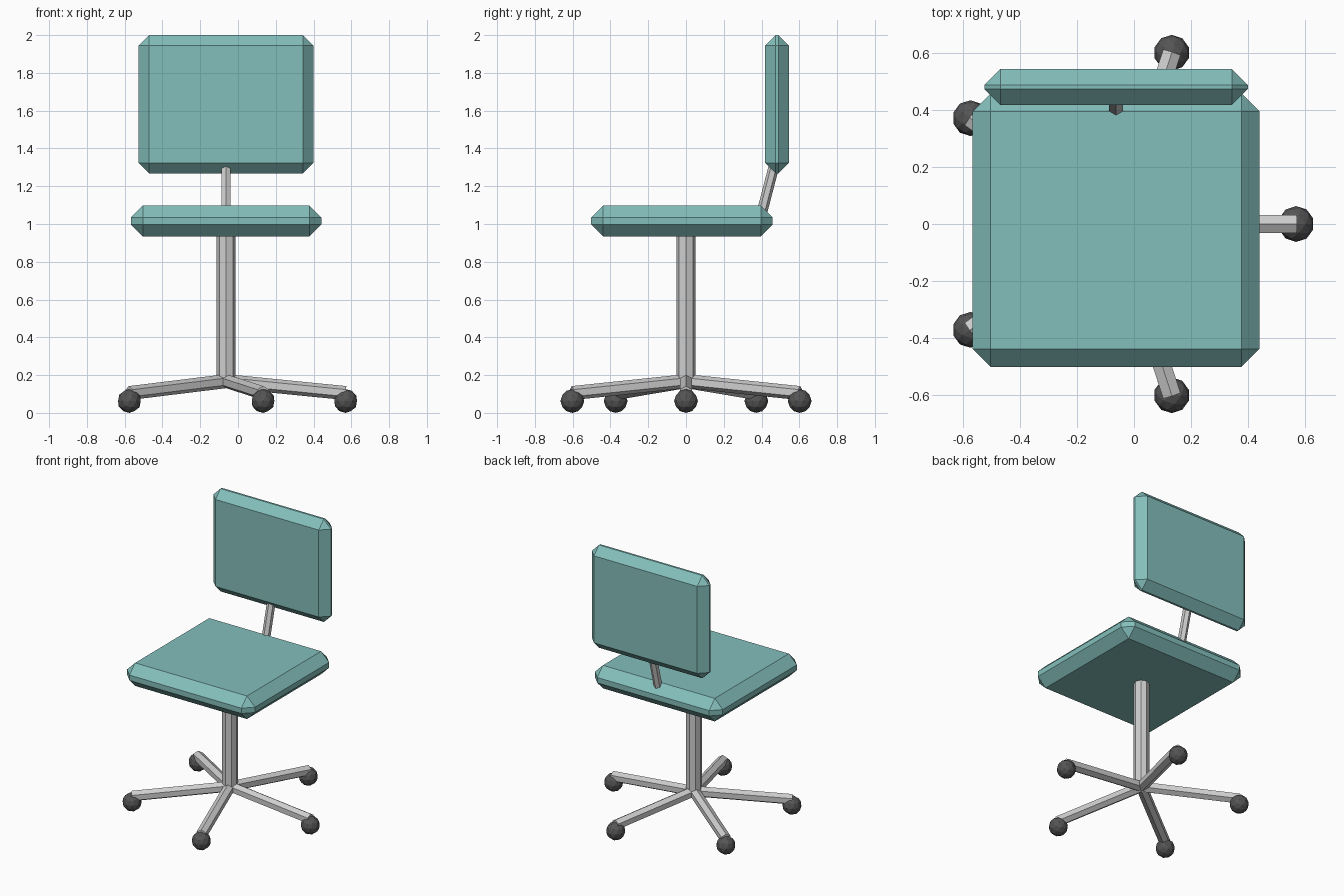
import bpy
import math
from mathutils import Vector

cube = bpy.data.objects.get("Cube")
if cube:
    bpy.data.objects.remove(cube, do_unlink=True)


def material(name, rgb):
    mat = bpy.data.materials.new(name)
    mat.use_nodes = True
    mat.diffuse_color = (*rgb, 1)
    mat.node_tree.nodes["Principled BSDF"].inputs["Base Color"].default_value = (*rgb, 1)
    return mat


teal = material("teal_fabric", (0.23, 0.52, 0.50))
metal = material("light_metal", (0.62, 0.62, 0.62))
rubber = material("dark_rubber", (0.09, 0.09, 0.09))


def finish(name, mat):
    obj = bpy.context.object
    obj.name = name
    obj.data.materials.append(mat)
    return obj


def cushion(name, low, high, bevel):
    """Box between two corners with chamfered edges."""
    low, high = Vector(low), Vector(high)
    bpy.ops.mesh.primitive_cube_add(size=1, location=(low + high) / 2)
    obj = finish(name, teal)
    obj.scale = high - low
    bpy.ops.object.transform_apply(location=False, rotation=False, scale=True)
    mod = obj.modifiers.new("chamfer", "BEVEL")
    mod.width = bevel
    mod.segments = 1


def rod(name, start, end, radius, sides):
    """Faceted tube from start to end."""
    start, end = Vector(start), Vector(end)
    axis = end - start
    bpy.ops.mesh.primitive_cylinder_add(
        vertices=sides, radius=radius, depth=axis.length, location=(start + end) / 2)
    obj = finish(name, metal)
    obj.rotation_euler = axis.to_track_quat("Z", "Y").to_euler()


CX = -0.063  # centre line of the chair

# Seat and backrest
cushion("seat", (-0.567, -0.502, 0.934), (0.441, 0.459, 1.098), 0.063)
cushion("backrest", (-0.526, 0.418, 1.268), (0.4, 0.545, 2.0), 0.056)

# Central column and backrest support
rod("column", (CX, 0, 0.15), (CX, 0, 0.96), 0.051, 8)
rod("backrest_post", (CX, 0.386, 1.0), (CX, 0.477, 1.35), 0.028, 6)

# Five-spoke base with ball casters
for i in range(5):
    a = i * math.tau / 5
    reach = Vector((math.cos(a), math.sin(a), 0)) * 0.633
    hub = Vector((CX, 0, 0))
    rod(f"base_leg_{i + 1}", hub + Vector((0, 0, 0.168)),
        hub + reach + Vector((0, 0, 0.105)), 0.037, 6)
    bpy.ops.mesh.primitive_ico_sphere_add(
        subdivisions=2, radius=0.063, location=hub + reach + Vector((0, 0, 0.063)))
    finish(f"caster_{i + 1}", rubber).rotation_euler.z = a
